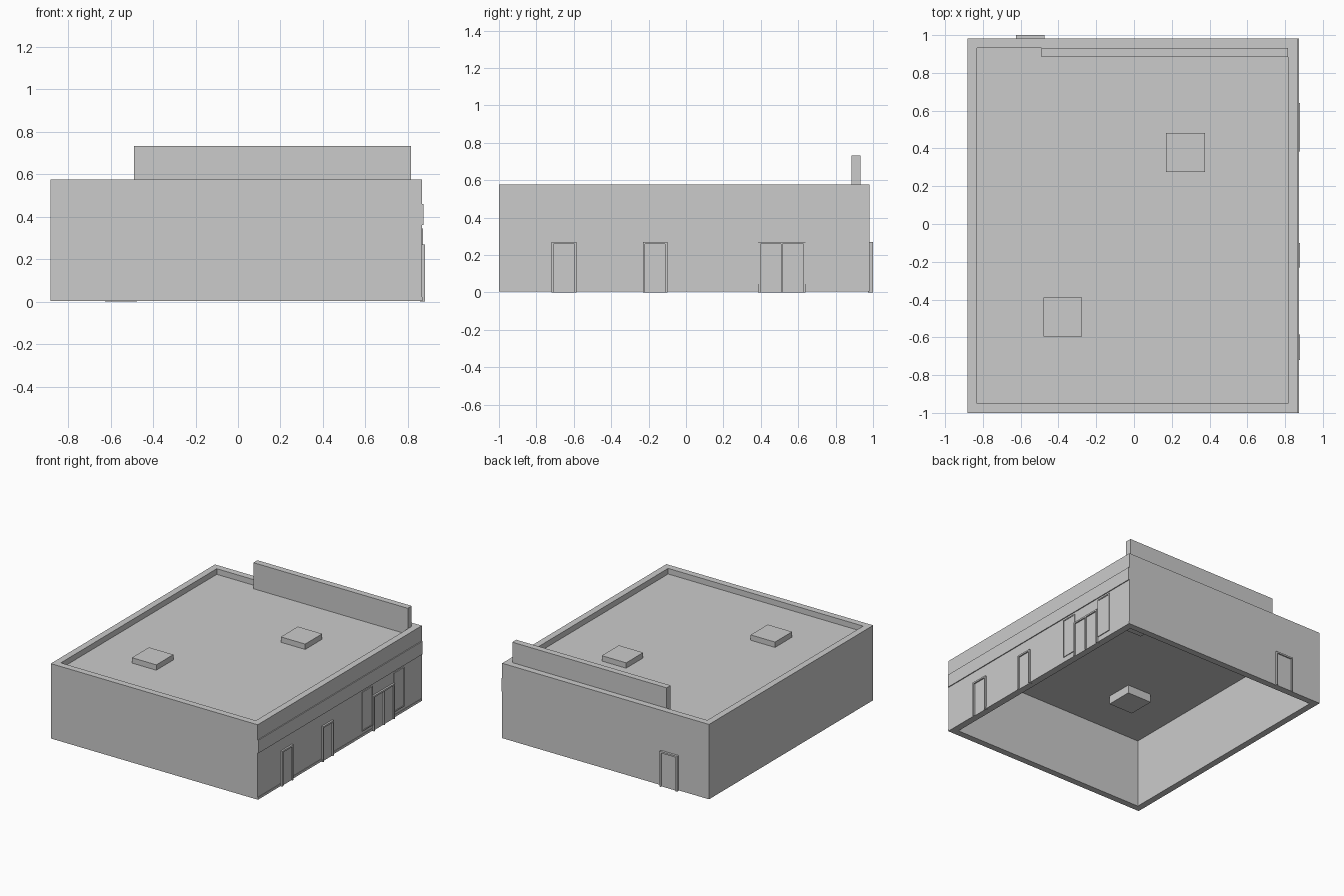
import bpy, bmesh

if "Cube" in bpy.data.objects:
    bpy.data.objects.remove(bpy.data.objects["Cube"])

# overall outline of the shell
X0, X1, Y0, Y1 = -0.882, 0.866, -1.0, 0.982
BOTTOM, TOP, ROOF, WALL = 0.004, 0.576, 0.533, 0.05


def finish(name, bm):
    bmesh.ops.recalc_face_normals(bm, faces=bm.faces)
    mesh = bpy.data.meshes.new(name)
    bm.to_mesh(mesh)
    bm.free()
    obj = bpy.data.objects.new(name, mesh)
    bpy.context.collection.objects.link(obj)
    return obj


def add_box(bm, x, y, z):
    verts = bmesh.ops.create_cube(bm, size=1)["verts"]
    for v in verts:
        for i, (lo, hi) in enumerate((x, y, z)):
            v.co[i] = lo if v.co[i] < 0 else hi


def box(name, x, y, z):
    bm = bmesh.new()
    add_box(bm, x, y, z)
    return finish(name, bm)


def rect(bm, inset, z):
    a, b, c, d = X0 + inset, X1 - inset, Y0 + inset, Y1 - inset
    return [bm.verts.new(p) for p in ((a, c, z), (b, c, z), (b, d, z), (a, d, z))]


# hollow outer walls, open underneath
bm = bmesh.new()
rings = [rect(bm, 0, BOTTOM), rect(bm, 0, TOP), rect(bm, WALL, TOP), rect(bm, WALL, BOTTOM)]
for r in range(4):
    p, q = rings[r], rings[(r + 1) % 4]
    for i in range(4):
        j = (i + 1) % 4
        bm.faces.new((p[i], p[j], q[j], q[i]))
finish("walls", bm)

# thin flat roof below the parapet
bm = bmesh.new()
bm.faces.new(rect(bm, WALL, ROOF))
finish("roof", bm)

# roof units sunk through the roof
for n, (x, y) in enumerate(((0.272, 0.378), (-0.377, -0.492))):
    box(f"roof_unit_{n + 1}", (x - 0.103, x + 0.103), (y - 0.103, y + 0.103), (0.47, 0.574))

# raised wall at the back
box("raised_back_wall", (-0.49, 0.815), (0.885, 0.933), (ROOF, 0.732))

# projecting band and low base strip along the right side
box("right_band", (X1 - 0.01, 0.873), (Y0, Y1), (0.36, 0.46))
box("right_base", (X1 - 0.01, 0.869), (Y0, Y1), (BOTTOM, 0.022))


def opening(name, lo, hi, z0, z1, wall, panel, face, along="y", trim=0.012, sill=False, leaves=1):
    """Framed door or window: trim strips around one or more flat leaves."""
    bm = bmesh.new()

    def part(u, depth, z):
        d = (wall - 0.01, depth)
        add_box(bm, *((d, u, z) if along == "y" else (u, d, z)))

    part((lo, lo + trim), face, (z0, z1))
    part((hi - trim, hi), face, (z0, z1))
    part((lo + trim, hi - trim), face, (z1 - trim, z1))
    if sill:
        part((lo + trim, hi - trim), face, (z0, z0 + trim))
    part((lo + trim, hi - trim), panel, (z0, z1 - trim))
    for k in range(1, leaves):
        m = lo + (hi - lo) * k / leaves
        part((m - trim / 3, m + trim / 3), face, (z0, z1 - trim))
    return finish(name, bm)


# doors on the right side
for name, lo, hi, leaves in (("right_front_door", -0.72, -0.585, 1),
                             ("right_middle_door", -0.23, -0.1, 1),
                             ("right_double_door", 0.385, 0.64, 2)):
    opening(name, lo, hi, 0, 0.27, X1, 0.87, 0.88, leaves=leaves)

# tall windows either side of the double door
for name, lo, hi in (("window_left", 0.26, 0.385), ("window_right", 0.64, 0.765)):
    opening(name, lo, hi, 0.045, 0.345, X1, 0.868, 0.872, trim=0.008, sill=True)

# back door
opening("back_door", -0.625, -0.475, 0, 0.27, Y1, 0.99, 1.0, along="x")
